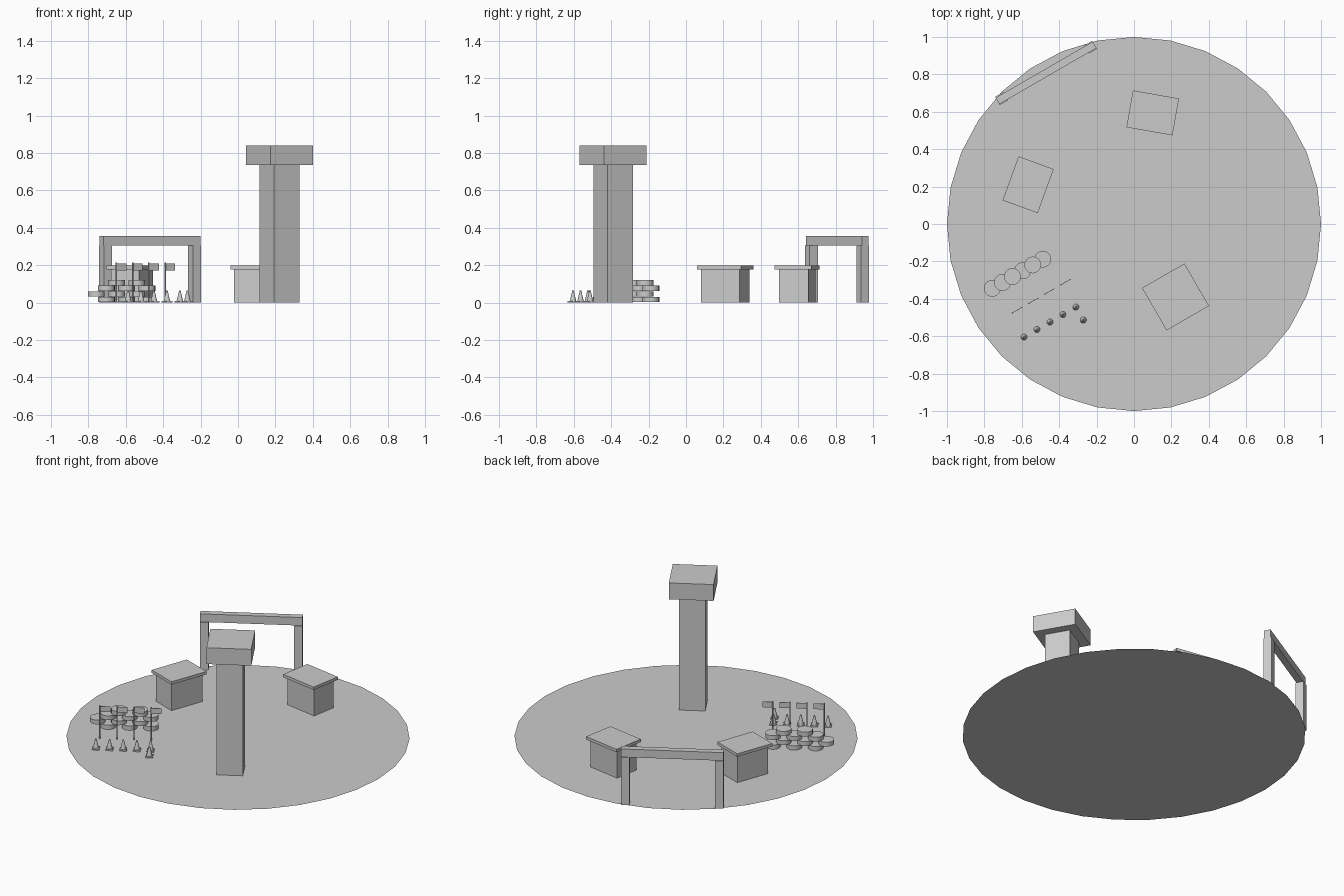
import bpy, math
from mathutils import Vector

if "Cube" in bpy.data.objects:
    bpy.data.objects.remove(bpy.data.objects["Cube"])

A30 = math.radians(30)
ALONG = Vector((math.cos(A30), math.sin(A30)))    # shared layout direction
ACROSS = Vector((math.sin(A30), -math.cos(A30)))


def box(name, x, y, z0, z1, w, d, ang):
    bpy.ops.mesh.primitive_cube_add(size=1, location=(x, y, (z0 + z1) / 2), rotation=(0, 0, ang))
    o = bpy.context.object
    o.name = name
    o.scale = (w, d, z1 - z0)
    return o


def round_part(name, x, y, z0, z1, r0, r1, n):
    bpy.ops.mesh.primitive_cone_add(vertices=n, radius1=r0, radius2=r1, depth=z1 - z0,
                                    location=(x, y, (z0 + z1) / 2))
    o = bpy.context.object
    o.name = name
    bpy.ops.object.shade_smooth_by_angle()
    return o


# Flat round ground
bpy.ops.mesh.primitive_circle_add(vertices=32, radius=1, fill_type='NGON')
bpy.context.object.name = "ground_disc"

# Tower with wide cabin
box("tower_column", 0.222, -0.39, 0, 0.735, 0.155, 0.155, A30)
box("tower_cabin", 0.222, -0.39, 0.735, 0.84, 0.262, 0.262, A30)

# Two stalls with overhanging flat roofs
for i, (x, y, deg) in enumerate([(0.10, 0.594, -10), (-0.566, 0.21, 70)]):
    a = math.radians(deg)
    box(f"stall_body_{i}", x, y, 0, 0.178, 0.22, 0.16, a)
    box(f"stall_roof_{i}", x, y, 0.178, 0.197, 0.25, 0.20, a)

# Gate: two posts and a crossbeam
gate = Vector((-0.47, 0.808))
for s in (-1, 1):
    p = gate + ALONG * 0.275 * s
    box("gate_post", p.x, p.y, 0, 0.305, 0.05, 0.05, A30)
box("gate_beam", gate.x, gate.y, 0.305, 0.357, 0.60, 0.04, A30)

# Staggered tyre wall
wall = Vector((-0.758, -0.344))
for row, slots in enumerate([(1, 3, 5), (0, 2, 4), (1, 3, 5), (2, 4)]):
    for s in slots:
        p = wall + ALONG * 0.0625 * s
        round_part("tyre", p.x, p.y, row * 0.03 + 0.002, row * 0.03 + 0.03, 0.045, 0.045, 20)

# Row of flags on poles
for i in range(4):
    p = Vector((-0.65, -0.475)) + ALONG * 0.1 * i
    round_part("flag_pole", p.x, p.y, 0, 0.213, 0.004, 0.004, 8)
    c = p + ALONG * 0.031
    box("flag_cloth", c.x, c.y, 0.172, 0.208, 0.06, 0.003, A30)

# Traffic cones: a row of five and one turning the corner
first = Vector((-0.588, -0.604))
spots = [first + ALONG * 0.08 * i for i in range(5)]
spots.append(spots[-1] + ACROSS * 0.08)
for p in spots:
    box("cone_base", p.x, p.y, 0, 0.008, 0.042, 0.042, A30)
    round_part("cone_body", p.x, p.y, 0.008, 0.064, 0.017, 0.004, 12)
